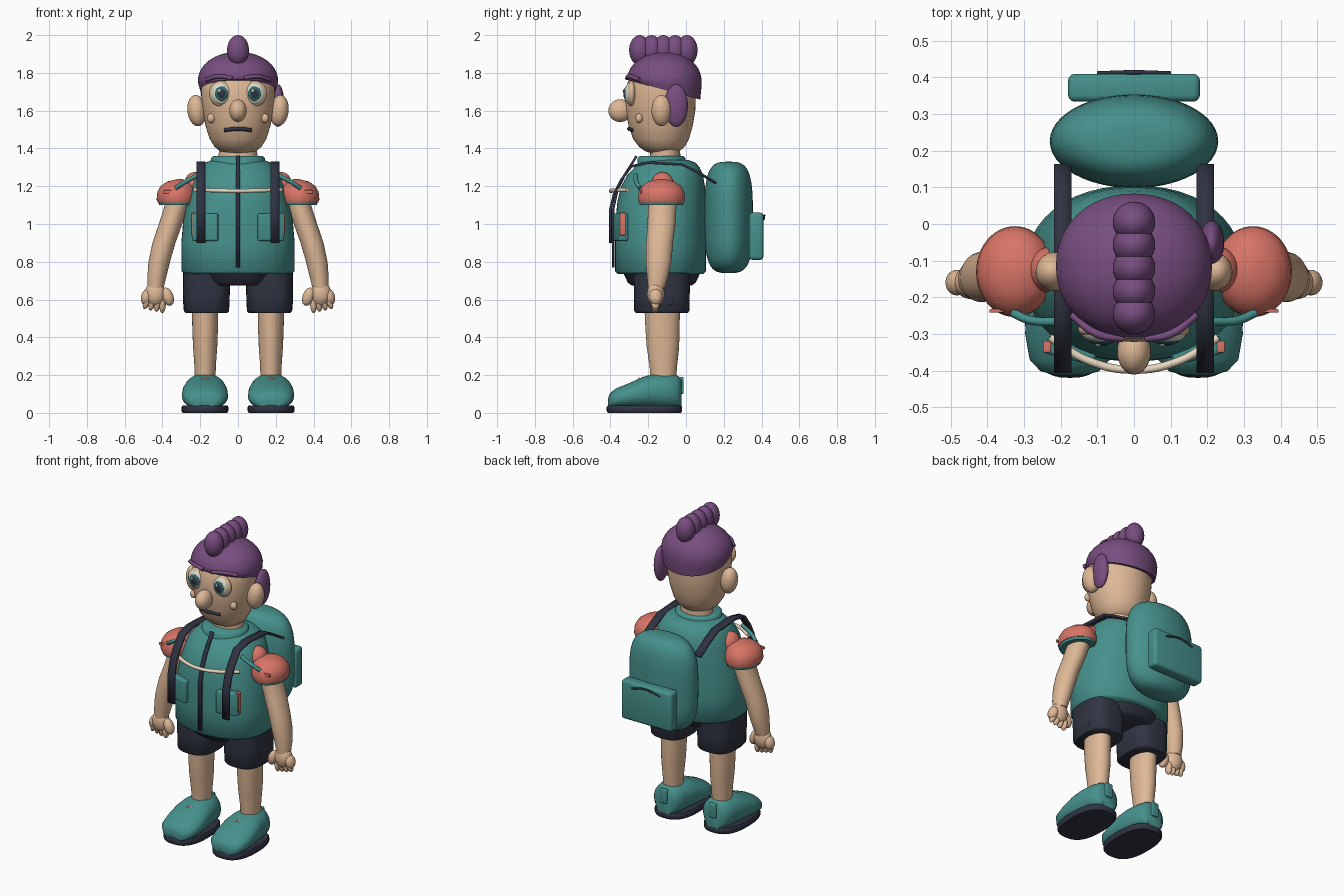
import bpy, bmesh, math
from mathutils import Matrix, Vector

if "Cube" in bpy.data.objects:
    bpy.data.objects.remove(bpy.data.objects["Cube"], do_unlink=True)


def material(name, *srgb):
    col = [((c / 255 + 0.055) / 1.055) ** 2.4 for c in srgb] + [1]
    m = bpy.data.materials.new(name)
    m.use_nodes = True
    m.diffuse_color = col
    bsdf = next(n for n in m.node_tree.nodes if n.type == 'BSDF_PRINCIPLED')
    bsdf.inputs["Base Color"].default_value = col
    return m


teal = material("teal cloth", 70, 145, 140)
coral = material("coral cloth", 216, 116, 102)
purple = material("purple hair", 120, 78, 128)
skin = material("warm skin", 222, 184, 150)
dark = material("dark navy", 48, 52, 66)
cream = material("cream cord", 232, 216, 192)
eye_white = material("eye white", 212, 220, 200)
iris_teal = material("iris teal", 52, 100, 108)


def finish(name, bm, mat, angle=40):
    bmesh.ops.recalc_face_normals(bm, faces=bm.faces)
    me = bpy.data.meshes.new(name)
    bm.to_mesh(me)
    bm.free()
    me.shade_smooth()
    me.set_sharp_from_angle(angle=math.radians(angle))
    me.materials.append(mat)
    ob = bpy.data.objects.new(name, me)
    bpy.context.collection.objects.link(ob)
    return ob


def ball(name, c, r, mat, tilt=0):
    bm = bmesh.new()
    m = Matrix.Translation(c) @ Matrix.Rotation(tilt, 4, 'Y') @ Matrix.Diagonal((*r, 1))
    bmesh.ops.create_uvsphere(bm, u_segments=32, v_segments=18, radius=1, matrix=m)
    return finish(name, bm, mat)


def box(name, c, size, mat, bevel=0.01, turn=0):
    bm = bmesh.new()
    m = Matrix.Translation(c) @ Matrix.Rotation(turn, 4, 'Z') @ Matrix.Diagonal((*size, 1))
    bmesh.ops.create_cube(bm, size=1, matrix=m)
    bmesh.ops.bevel(bm, geom=bm.edges[:], offset=bevel, segments=3, profile=0.5, affect='EDGES')
    return finish(name, bm, mat)


def loft(name, rings, mat, power=2, along_y=False, n=48, angle=50):
    """Rings of (position, centre u, centre v, radius u, radius v)."""
    bm = bmesh.new()
    loops = []
    for t, cu, cv, ru, rv in rings:
        loop = []
        for i in range(n):
            a = math.tau * i / n
            c, s = math.cos(a), math.sin(a)
            u = cu + ru * math.copysign(abs(c) ** (2 / power), c)
            v = cv + rv * math.copysign(abs(s) ** (2 / power), s)
            loop.append(bm.verts.new((u, t, v) if along_y else (u, v, t)))
        loops.append(loop)
    for a, b in zip(loops, loops[1:]):
        for i in range(n):
            j = (i + 1) % n
            bm.faces.new((a[i], a[j], b[j], b[i]))
    bm.faces.new(loops[0])
    bm.faces.new(loops[-1])
    return finish(name, bm, mat, angle)


def tube(name, pts, r, mat):
    cu = bpy.data.curves.new(name, 'CURVE')
    cu.dimensions = '3D'
    cu.bevel_depth, cu.bevel_resolution, cu.use_fill_caps = r, 3, True
    sp = cu.splines.new('BEZIER')
    sp.bezier_points.add(len(pts) - 1)
    for bp, p in zip(sp.bezier_points, pts):
        bp.co = p
        bp.handle_left_type = bp.handle_right_type = 'AUTO'
    cu.materials.append(mat)
    ob = bpy.data.objects.new(name, cu)
    bpy.context.collection.objects.link(ob)
    return ob


def ribbon(name, x, width, pts, thick, mat):
    bm = bmesh.new()
    rows = [[bm.verts.new((x + k * width / 2, y, z)) for k in (-1, 1)] for y, z in pts]
    for a, b in zip(rows, rows[1:]):
        bm.faces.new((a[0], a[1], b[1], b[0]))
    ob = finish(name, bm, mat)
    mod = ob.modifiers.new("Thickness", 'SOLIDIFY')
    mod.thickness, mod.offset = thick, 0
    return ob


# Torso, collar, neck, hips
loft("jacket", [(.735, 0, -.135, .285, .225), (.75, 0, -.135, .3, .24), (.9, 0, -.135, .3, .24),
                (1.02, 0, -.135, .29, .238), (1.12, 0, -.13, .268, .233), (1.2, 0, -.122, .248, .222),
                (1.26, 0, -.11, .23, .2), (1.3, 0, -.1, .2, .172), (1.325, 0, -.1, .172, .15),
                (1.34, 0, -.11, .135, .12)], teal, 2.2)
loft("collar", [(1.31, 0, -.13, .145, .128), (1.35, 0, -.13, .142, .126), (1.36, 0, -.13, .13, .115)], teal)
loft("neck", [(1.3, 0, -.11, .105, .082), (1.42, 0, -.11, .1, .078)], skin)
loft("shorts_waist", [(.675, 0, -.128, .15, .16), (.69, 0, -.128, .165, .18), (.75, 0, -.128, .2, .208)], dark, 2.6)
ribbon("jacket_zip", 0, .022, [(-.385, .77), (-.385, 1.08), (-.363, 1.18), (-.325, 1.26),
                               (-.28, 1.33), (-.262, 1.36)], .012, dark)
tube("chest_cord", [(-.23, -.31, 1.18), (-.12, -.375, 1.178), (0, -.398, 1.175),
                    (.12, -.375, 1.178), (.23, -.31, 1.18)], .011, cream)

# Head
loft("head", [(1.375, 0, -.125, .06, .06), (1.385, 0, -.125, .095, .09), (1.41, 0, -.128, .125, .122),
              (1.45, 0, -.132, .15, .148), (1.52, 0, -.134, .172, .17), (1.6, 0, -.135, .187, .184),
              (1.68, 0, -.135, .195, .187), (1.74, 0, -.132, .195, .18), (1.79, 0, -.128, .18, .165)], skin)
ball("nose", (0, -.348, 1.6), (.046, .063, .06), skin)
tube("mouth", [(-.072, -.279, 1.497), (0, -.301, 1.504), (.072, -.279, 1.497)], .011, dark)

# Hair cap, dropping lower at the back
dome = [(1.71, 0, -.115, .2, .19), (1.74, 0, -.115, .21, .196), (1.765, 0, -.115, .213, .198)]
for i in range(1, 9):
    a = math.radians(88) * i / 8
    dome.append((1.765 + .147 * math.sin(a), 0, -.115, .211 * math.cos(a), .196 * math.cos(a)))
hair = loft("hair_cap", dome, purple, 2.1)
for v in hair.data.vertices:
    if v.co.z < 1.75:
        v.co.z -= .27 * (v.co.y + .115) * (1.765 - v.co.z) / .055
for i in range(5):
    ball(f"hair_tuft_{i + 1}", (0, -.245 + .0625 * i, 1.92), (.058, .056, .08), purple)
ball("side_hair_lock", (.212, -.052, 1.627), (.034, .062, .113), purple)

# Backpack
rings = []
for i in range(-12, 13):
    a = math.radians(89.5) * i / 12
    h, k = math.copysign(abs(math.sin(a)) ** .58, a), math.cos(a) ** .58
    rings.append((1.035 + .295 * h, 0, .226, .23 * k, .128 * k))
loft("backpack", rings, teal)
box("backpack_pocket", (0, .372, .935), (.36, .076, .25), teal, .018)
tube("backpack_pocket_zip", [(-.1, .411, 1.025), (0, .414, 1.045), (.1, .411, 1.025)], .006, dark)

for s, side in ((1, "left"), (-1, "right")):
    # Face details
    ball(f"{side}_ear", (s * .218, -.13, 1.6), (.05, .053, .083), skin, s * .12)
    ball(f"{side}_cheek", (s * .142, -.248, 1.56), (.022, .02, .025), skin)
    ball(f"{side}_eyelid", (s * .09, -.288, 1.69), (.063, .027, .068), skin)
    ball(f"{side}_eyeball", (s * .09, -.297, 1.69), (.053, .029, .058), eye_white)
    ball(f"{side}_iris", (s * .088, -.318, 1.69), (.035, .011, .038), iris_teal)
    ball(f"{side}_pupil", (s * .088, -.325, 1.69), (.021, .007, .024), dark)
    ball(f"{side}_eye_glint", (s * .088 - .01, -.331, 1.705), (.008, .004, .008), eye_white)
    tube(f"{side}_brow", [(s * .03, -.312, 1.772), (s * .1, -.3, 1.782), (s * .17, -.248, 1.764)], .011, purple)

    # Straps and jacket pockets
    ribbon(f"{side}_strap", s * .195, .048,
           [(-.4, .9), (-.4, 1.08), (-.38, 1.16), (-.345, 1.23), (-.29, 1.305), (-.2, 1.325),
            (-.02, 1.315), (.07, 1.27), (.16, 1.215)], .014, dark)
    box(f"{side}_jacket_pocket", (s * .172, -.345, .983), (.14, .05, .145), teal, .01, s * .25)
    box(f"{side}_pocket_tab", (s * .237, -.335, 1.0), (.022, .032, .12), coral, .004)
    tube(f"{side}_shoulder_cord", [(s * .33, -.243, 1.19), (s * .285, -.262, 1.22), (s * .21, -.267, 1.26)], .012, teal)

    # Sleeve and arm
    loft(f"{side}_sleeve", [(1.115, s * .325, -.13, .1, .12), (1.13, s * .325, -.13, .106, .124),
                            (1.17, s * .323, -.13, .104, .121), (1.2, s * .32, -.13, .09, .104),
                            (1.225, s * .315, -.13, .06, .07), (1.237, s * .31, -.13, .015, .02)], coral)
    loft(f"{side}_sleeve_trim", [(1.1, s * .325, -.13, .092, .114), (1.12, s * .325, -.13, .098, .12)], teal)
    ball(f"{side}_shoulder_patch", (s * .23, -.125, 1.2), (.058, .062, .075), coral)
    box(f"{side}_sleeve_tab", (s * .367, -.237, 1.17), (.055, .01, .018), coral, .003)
    loft(f"{side}_arm", [(1.17, s * .32, -.125, .058, .07), (1.1, s * .325, -.125, .062, .075),
                         (1.0, s * .357, -.13, .062, .074), (.9, s * .392, -.14, .061, .071),
                         (.8, s * .417, -.145, .057, .068), (.72, s * .43, -.15, .05, .056),
                         (.66, s * .436, -.157, .042, .044)], skin)
    # Hand
    ball(f"{side}_palm", (s * .438, -.16, .63), (.055, .046, .068), skin)
    ball(f"{side}_thumb", (s * .372, -.172, .615), (.03, .03, .05), skin, s * .35)
    for i in range(4):
        ball(f"{side}_finger_{i + 1}", (s * (.4 + .027 * i), -.162, .575 + .006 * i), (.018, .025, .046), skin, -s * .12 * i)
    ball(f"{side}_outer_knuckle", (s * .483, -.16, .615), (.03, .035, .045), skin, -s * .3)

    # Shorts and leg
    loft(f"{side}_shorts_leg", [(.53, s * .167, -.128, .112, .138), (.54, s * .167, -.128, .12, .146),
                                (.64, s * .167, -.128, .124, .148), (.74, s * .167, -.128, .124, .15)], dark, 2.8)
    box(f"{side}_shorts_pocket", (s * .272, -.13, .62), (.036, .12, .1), dark, .008)
    loft(f"{side}_leg", [(.56, s * .174, -.125, .07, .095), (.45, s * .174, -.125, .068, .09),
                         (.35, s * .174, -.122, .064, .086), (.25, s * .174, -.12, .057, .073),
                         (.15, s * .174, -.12, .054, .065)], skin)

    # Shoe
    loft(f"{side}_sole", [(0, s * .175, -.22, .118, .193), (.01, s * .175, -.22, .124, .2),
                          (.03, s * .175, -.22, .124, .2), (.04, s * .175, -.22, .118, .193)], dark, 2.6)
    shape = [(-.412, .04, .08), (-.402, .08, .105), (-.37, .11, .13), (-.3, .122, .158), (-.23, .12, .19),
             (-.17, .112, .206), (-.1, .1, .207), (-.05, .088, .202), (-.025, .06, .18)]
    loft(f"{side}_shoe", [(y, s * .175, (top + .02) / 2, w, (top - .02) / 2) for y, w, top in shape],
         teal, 2.2, along_y=True)
    tube(f"{side}_shoe_lace", [(s * .175 + dx, -.25, .182 - 9 * dx * dx) for dx in (-.06, 0, .06)], .005, cream)
    box(f"{side}_heel_tab", (s * .175, -.024, .145), (.05, .022, .09), teal, .006)
